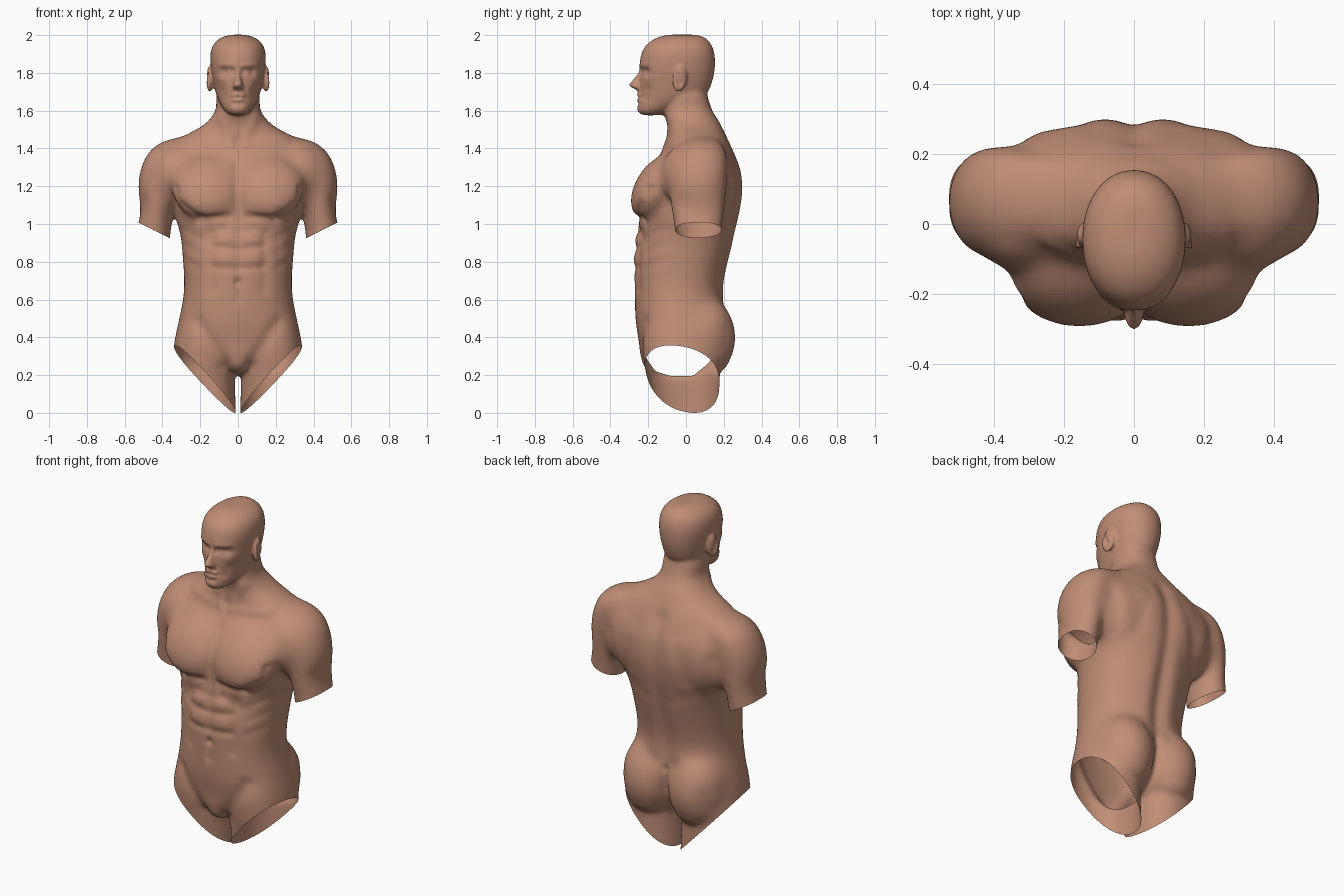
import bpy, bmesh, math
from mathutils import Matrix, Vector

bm = bmesh.new()


def spline(rows, steps=4):
    """Catmull-Rom interpolation of section rows."""
    out = []
    for i in range(len(rows) - 1):
        p0, p1 = rows[max(i - 1, 0)], rows[i]
        p2, p3 = rows[i + 1], rows[min(i + 2, len(rows) - 1)]
        for k in range(steps):
            t = k / steps
            out.append([0.5 * (2 * b + (c - a) * t + (2 * a - 5 * b + 4 * c - d) * t * t
                               + (3 * b - a - 3 * c + d) * t ** 3)
                        for a, b, c, d in zip(p0, p1, p2, p3)])
    return out + [list(rows[-1])]


def loft(rows, n=2.0, side=1, seg=48):
    """Closed skin through superellipse sections (z, cx, cy, rx, ry)."""
    rings = []
    for z, cx, cy, rx, ry in spline(rows):
        ring = []
        for k in range(seg):
            a = 2 * math.pi * k / seg
            c, s = math.cos(a), math.sin(a)
            x = cx + rx * math.copysign(abs(c) ** (2 / n), c)
            y = cy + ry * math.copysign(abs(s) ** (2 / n), s)
            ring.append(bm.verts.new((side * x, y, z)))
        rings.append(ring)
    for a, b in zip(rings, rings[1:]):
        for k in range(seg):
            j = (k + 1) % seg
            bm.faces.new((a[k], a[j], b[j], b[k]))
    bm.faces.new(rings[0][::-1])
    bm.faces.new(rings[-1])


def centred(rows):
    """(z, half width, front y, back y) to loft sections."""
    return [(z, 0, (f + b) / 2, w, (b - f) / 2) for z, w, f, b in rows]


def ball(c, r, rot=(0, 0, 0)):
    m = Matrix.Translation(c)
    for ang, ax in zip(rot, 'XYZ'):
        m = m @ Matrix.Rotation(ang, 4, ax)
    bmesh.ops.create_uvsphere(bm, u_segments=40, v_segments=24, radius=1,
                              matrix=m @ Matrix.Diagonal((*r, 1)))


# trunk and neck
loft(centred([
    (.20, .06, -.10, .06), (.24, .12, -.19, .12), (.30, .22, -.235, .16),
    (.38, .31, -.25, .185), (.48, .316, -.267, .205), (.60, .292, -.272, .195),
    (.70, .286, -.275, .20), (.82, .294, -.277, .227), (.95, .307, -.263, .26),
    (1.08, .348, -.245, .292), (1.20, .368, -.225, .30), (1.30, .37, -.185, .29),
    (1.38, .355, -.13, .257), (1.44, .325, -.10, .23), (1.48, .265, -.095, .208),
    (1.53, .175, -.10, .183), (1.60, .121, -.12, .14), (1.68, .113, -.12, .114),
    (1.76, .09, -.10, .10)]), 2.3)

# head
loft(centred([
    (1.575, .042, -.238, -.15), (1.60, .07, -.252, -.07), (1.65, .101, -.254, .06),
    (1.70, .119, -.249, .116), (1.76, .132, -.245, .14), (1.82, .142, -.247, .152),
    (1.88, .147, -.241, .153), (1.93, .14, -.223, .143), (1.965, .118, -.19, .123),
    (1.99, .08, -.143, .093), (2.002, .035, -.09, .05)]), 2.12)

# nose
loft([(1.70, 0, -.235, .014, .012), (1.716, 0, -.247, .031, .030),
      (1.736, 0, -.257, .026, .046), (1.765, 0, -.248, .018, .034),
      (1.80, 0, -.232, .014, .024), (1.835, 0, -.224, .016, .014)])

# pubic mound
ball((0, -.155, .325), (.09, .095, .115))

for s in (1, -1):
    # shoulder and upper arm
    loft([(.85, .455, .065, .09, .125), (.97, .447, .065, .095, .130),
          (1.08, .43, .063, .089, .145), (1.20, .414, .062, .118, .155),
          (1.30, .393, .066, .122, .157), (1.38, .353, .075, .124, .142),
          (1.43, .31, .08, .107, .11), (1.455, .28, .09, .07, .07)], 2.0, s)
    # thigh
    loft([(.66, .15, -.02, .10, .16), (.50, .165, -.02, .145, .20),
          (.35, .172, -.02, .17, .215), (.20, .181, -.016, .165, .195),
          (0, .167, -.005, .156, .18), (-.1, .162, 0, .15, .16)], 2.2, s)
    # chest muscle, shoulder blade, front of shoulder, buttock, ear
    ball((s * .155, -.155, 1.195), (.20, .115, .195), (-.55, 0, 0))
    ball((s * .21, .13, 1.21), (.19, .142, .23))
    ball((s * .325, -.015, 1.26), (.135, .12, .16))
    ball((s * .15, .085, .41), (.165, .180, .225), (.12, 0, 0))
    ball((s * .150, -.034, 1.766), (.017, .04, .07), (-.12, 0, s * .25))

bmesh.ops.recalc_face_normals(bm, faces=bm.faces)
me = bpy.data.meshes.new("rough_parts")
bm.to_mesh(me)
body = bpy.data.objects.new("torso_figure", me)
bpy.context.collection.objects.link(body)

# fuse all parts into one skin
mod = body.modifiers.new("fuse", 'REMESH')
mod.mode = 'VOXEL'
mod.voxel_size = .0075
dg = bpy.context.evaluated_depsgraph_get()
skin = bpy.data.meshes.new_from_object(body.evaluated_get(dg))
body.modifiers.clear()
bm.clear()
bm.from_mesh(skin)

# keep only the outer skin, no inner pockets
top = max(bm.verts, key=lambda v: v.co.z)
outer, stack = {top}, [top]
while stack:
    v = stack.pop()
    for e in v.link_edges:
        w = e.other_vert(v)
        if w not in outer:
            outer.add(w)
            stack.append(w)
bmesh.ops.delete(bm, geom=[v for v in bm.verts if v not in outer], context='VERTS')


def relax(verts, times):
    for _ in range(times):
        bmesh.ops.smooth_vert(bm, verts=verts, factor=.5,
                              use_axis_x=True, use_axis_y=True, use_axis_z=True)


relax([v for v in bm.verts if .26 < v.co.z < 1.53], 90)
relax([v for v in bm.verts if v.co.z < 1.60], 15)
relax(bm.verts[:], 5)


# sculpt strokes: (u0, z0, u1, z1, radius, depth), u is |x| or y
front_marks = [
    (0, .60, 0, 1.02, .022, -.009), (0, .865, .13, .88, .020, -.008),
    (0, .765, .13, .77, .020, -.008), (0, .955, .08, .965, .02, -.005),
    (.15, .95, .14, .66, .03, -.007), (.05, 1.0, .20, .90, .03, -.006),
    (.21, .48, .07, .26, .035, -.010), (0, .69, 0, .695, .014, -.020),
    (0, 1.06, 0, 1.32, .028, -.010), (.05, 1.04, .20, 1.025, .02, -.012),
    (.20, 1.025, .30, 1.10, .02, -.010), (.07, .81, .09, .81, .035, .005),
    (.04, 1.42, .25, 1.44, .024, .005), (.025, 1.42, .09, 1.56, .025, .006),
    (0, 1.43, 0, 1.44, .025, -.010), (.205, 1.10, .205, 1.10, .010, .005),
    (.335, 1.04, .335, 1.19, .02, -.014), (.06, .92, .08, .92, .03, .005)]
flank_ribs = [(.21, .93 - .08 * i, .29, .97 - .08 * i, .022, -.004) for i in range(3)]
face_marks = [
    (.035, 1.808, .075, 1.808, .021, -.017), (.046, 1.803, .064, 1.803, .011, .009),
    (.040, 1.802, .070, 1.802, .005, -.006), (.085, 1.76, .11, 1.775, .02, .004),
    (.03, 1.838, .09, 1.842, .015, .004), (0, 1.671, .036, 1.669, .007, -.007),
    (0, 1.686, .026, 1.679, .010, .010), (0, 1.656, .022, 1.66, .011, .008),
    (0, 1.61, .015, 1.61, .024, .006), (0, 1.637, .02, 1.637, .011, -.005),
    (.085, 1.70, .08, 1.67, .028, -.007),
    (.038, 1.72, .055, 1.67, .012, -.003), (.012, 1.714, .014, 1.714, .008, -.005)]
back_marks = [
    (0, .54, 0, 1.40, .045, -.016), (.075, .60, .08, .95, .05, .006),
    (.12, 1.33, .19, 1.08, .04, -.005), (.12, 1.18, .14, 1.28, .07, .006),
    (0, .20, 0, .50, .022, -.020), (.07, .55, .07, .56, .035, -.004),
    (.265, .36, .265, .42, .05, -.007), (.08, .95, .24, 1.02, .04, -.004),
    (.30, 1.05, .33, 1.24, .035, -.008)]
side_marks = [
    (-.05, 1.795, -.032, 1.745, .014, -.012), (-.02, 1.12, .06, 1.03, .04, -.005)]


def carve(marks, view):
    """Push skin along its normals near strokes seen from one view."""
    bm.normal_update()
    moves = []
    for v in bm.verts:
        x, y, z = v.co
        n = v.normal
        face = {'front': -n.y, 'back': n.y, 'side': n.x if x > 0 else -n.x}[view]
        if face < .05:
            continue
        u = y if view == 'side' else abs(x)
        push = 0
        for u0, z0, u1, z1, r, depth in marks:
            if z < min(z0, z1) - 2.5 * r or z > max(z0, z1) + 2.5 * r:
                continue
            du, dz = u1 - u0, z1 - z0
            t = ((u - u0) * du + (z - z0) * dz) / (du * du + dz * dz + 1e-9)
            t = min(max(t, 0), 1)
            push += depth * math.exp(-((u - u0 - t * du) ** 2 + (z - z0 - t * dz) ** 2) / r ** 2)
        if push:
            moves.append((v, n * push * min(1, face * 1.6)))
    for v, m in moves:
        v.co += m


carve(front_marks + flank_ribs, 'front')
carve(back_marks, 'back')
carve(side_marks, 'side')
relax([v for v in bm.verts if v.co.z < 1.58], 5)
carve(face_marks, 'front')
relax([v for v in bm.verts if v.co.z > 1.56], 1)


def slice_off(faces, point, up):
    """Remove what lies below a plane, leaving an open edge."""
    geom = set(faces)
    for f in faces:
        geom.update([*f.verts, *f.edges])
    bmesh.ops.bisect_plane(bm, geom=list(geom), dist=1e-6, plane_co=point,
                           plane_no=Vector(up).normalized(), clear_inner=True)


for s in (1, -1):
    # open arm end
    arm = [f for f in bm.faces
           if f.calc_center_median().x * s > .33 and f.calc_center_median().z > .8]
    slice_off(arm, (s * .44, 0, .965), (-s * .5, 0, 1))
    # open leg end
    hip = [f for f in bm.faces if f.calc_center_median().z < .7]
    slice_off(hip, (0, 0, -.008), (-s * 1.05, .2, 1))

bm.to_mesh(skin)
bm.free()
body.data = skin
bpy.data.meshes.remove(me)
skin.name = "torso_skin"
skin.shade_smooth()
mat = bpy.data.materials.new("clay_skin")
mat.diffuse_color = (.53, .27, .18, 1)
skin.materials.clear()
skin.materials.append(mat)
